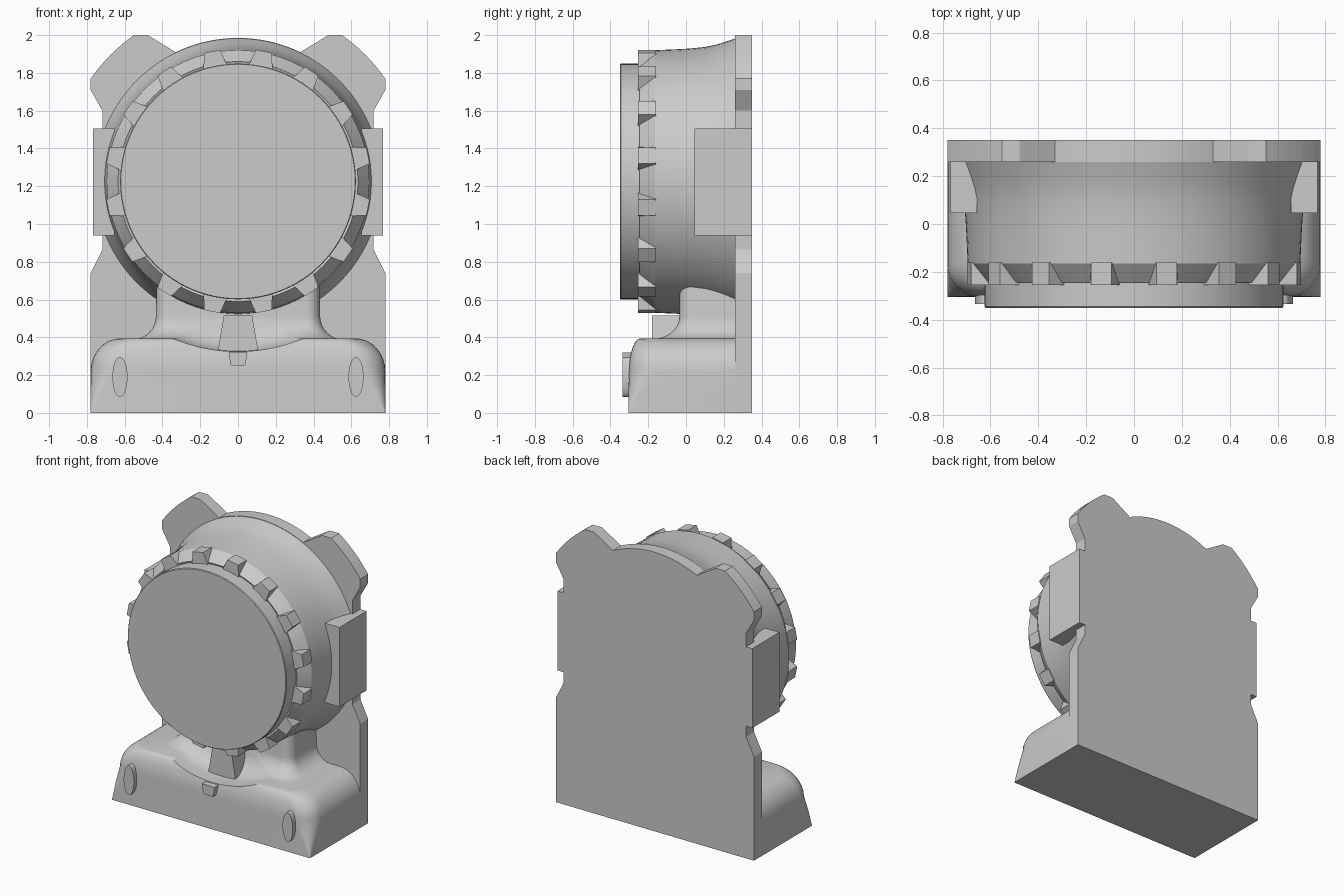
import bpy, bmesh
from math import sin, cos, pi, radians, asin, atan2, hypot

if "Cube" in bpy.data.objects:
    bpy.data.objects.remove(bpy.data.objects["Cube"])

CZ = 1.225  # height of the round body's axis


def finish(name, bm, smooth=False):
    bmesh.ops.remove_doubles(bm, verts=bm.verts, dist=1e-5)
    bmesh.ops.recalc_face_normals(bm, faces=bm.faces)
    me = bpy.data.meshes.new(name)
    bm.to_mesh(me)
    bm.free()
    ob = bpy.data.objects.new(name, me)
    bpy.context.collection.objects.link(ob)
    if smooth:
        shade(ob)
    return ob


def activate(ob):
    bpy.ops.object.select_all(action='DESELECT')
    ob.select_set(True)
    bpy.context.view_layer.objects.active = ob


def shade(ob, deg=32):
    activate(ob)
    bpy.ops.object.shade_smooth_by_angle(angle=radians(deg))


def skin(name, rings, smooth=False):
    """Join closed rings of equal point count and cap both ends."""
    bm = bmesh.new()
    vs = [[bm.verts.new(p) for p in ring] for ring in rings]
    n = len(vs[0])
    for a, b in zip(vs, vs[1:]):
        for i in range(n):
            j = (i + 1) % n
            bm.faces.new((a[i], a[j], b[j], b[i]))
    bm.faces.new(vs[0])
    bm.faces.new(vs[-1])
    return finish(name, bm, smooth)


def prism(name, outline, y0, y1, smooth=False):
    """Extrude an (x, z) outline along y."""
    return skin(name, [[(x, y, z) for x, z in outline] for y in (y0, y1)], smooth)


def revolve(name, profile, seg=96, smooth=True):
    """Turn a (radius, y) profile about the body axis."""
    rings = [[(r * cos(2 * pi * i / seg), y, CZ + r * sin(2 * pi * i / seg))
              for i in range(seg)] for r, y in profile]
    return skin(name, rings, smooth)


def plan(hx, yf, r, z, yb, n=8):
    """Plan outline with rounded front corners."""
    right = [(hx, yb, z)]
    for i in range(n + 1):
        a = pi / 2 * i / n
        right.append((hx - r + r * cos(a), yf + r - r * sin(a), z))
    return right + [(-x, y, zz) for x, y, zz in reversed(right)]


def boolean(ob, other, op):
    m = ob.modifiers.new(op, 'BOOLEAN')
    m.operation, m.solver, m.object = op, 'EXACT', other
    activate(ob)
    bpy.ops.object.modifier_apply(modifier=m.name)
    bpy.data.objects.remove(other)


def arc(r, a0, a1, n):
    return [(r * cos(a0 + (a1 - a0) * i / n), CZ + r * sin(a0 + (a1 - a0) * i / n))
            for i in range(n + 1)]


# Back plate with two ears and side notches
ear = arc(0.951, atan2(0.545, 0.78), asin(0.775 / 0.951), 8)
half = [(0.78, 0), (0.78, 0.74), (0.718, 0.865), (0.718, 1.60), (0.78, 1.71)]
half += ear + [(0.478, 2.0)] + arc(0.76, atan2(0.685, 0.33), pi / 2, 12)
prism("back_plate", half + [(-x, z) for x, z in reversed(half[:-1])], 0.26, 0.35)

# Round body with raised front disc, bevelled rim and flared rear
revolve("round_body", [
    (0.620, -0.35), (0.624, -0.345), (0.624, -0.24), (0.635, -0.245),
    (0.695, -0.165), (0.700, -0.05), (0.704, 0.02), (0.712, 0.10),
    (0.722, 0.15), (0.738, 0.205), (0.759, 0.265)])

# Sixteen wedge teeth on the bevelled rim
bm = bmesh.new()
for k in range(16):
    a = radians(11.25 + 22.5 * k)
    ring = []
    for y in (-0.255, -0.16):
        ring.append([])
        for w, r in ((-0.064, 0.615), (0.064, 0.615), (0.043, 0.702), (-0.043, 0.702)):
            ring[-1].append(bm.verts.new((r * sin(a) + w * cos(a), y,
                                          CZ + r * cos(a) - w * sin(a))))
    f, b = ring
    bm.faces.new(f)
    bm.faces.new(b)
    for i in range(4):
        j = (i + 1) % 4
        bm.faces.new((f[i], f[j], b[j], b[i]))
finish("rim_teeth", bm)

# Base: sharp at the floor, rounding off towards the top
levels = [plan(0.78, -0.305, 0.004, 0, 0.275),
          plan(0.78, -0.304, 0.06, 0.11, 0.275)]
for i in range(9):
    t = pi / 2 * i / 8
    levels.append(plan(0.62 + 0.16 * cos(t), -0.24 - 0.062 * cos(t), 0.13,
                       0.22 + 0.175 * sin(t), 0.275))
base = skin("base", levels)

# Neck with concave foot, joined to the base
levels = [plan(0.59, -0.22, 0.18, 0.36, 0.27)]
for i in range(9):
    t = pi / 2 * i / 8
    o = 1 - sin(t)
    levels.append(plan(0.435 + 0.13 * o, -0.035 - 0.16 * o, 0.07 + 0.10 * o,
                       0.388 + 0.12 * (1 - cos(t)), 0.27))
levels.append(plan(0.43, -0.033, 0.07, 0.70, 0.27))
boolean(base, skin("neck", levels), 'UNION')

# Round scoop in front of the neck, concentric with the body
scoop = [(0.90, -0.5), (0.90, -0.20)]
for i in range(1, 9):
    t = pi / 2 * i / 8
    scoop.append((0.74 + 0.16 * cos(t), -0.20 + 0.16 * sin(t)))
scoop.append((0.5, -0.038))
boolean(base, revolve("scoop_cutter", scoop, 128, False), 'DIFFERENCE')
shade(base, 35)

# Lug under the body and small catch on the base front
prism("centre_lug", [(-0.11, 0.31), (0.11, 0.31), (0.075, 0.515), (-0.075, 0.515)], -0.18, -0.02)
prism("front_catch", [(-0.038, 0.25), (0.038, 0.25), (0.05, 0.32), (-0.05, 0.32)], -0.335, -0.22)

# Mirrored side blocks and oval buttons
for side, s in (("left", -1), ("right", 1)):
    prism(side + "_side_block", [(s * 0.655, 0.94), (s * 0.767, 0.94),
                                 (s * 0.767, 1.505), (s * 0.655, 1.505)], 0.045, 0.35)
    oval = [(s * 0.625 + 0.04 * cos(2 * pi * i / 32), 0.19 + 0.105 * sin(2 * pi * i / 32))
            for i in range(32)]
    prism(side + "_oval_button", oval, -0.335, -0.26, True)
